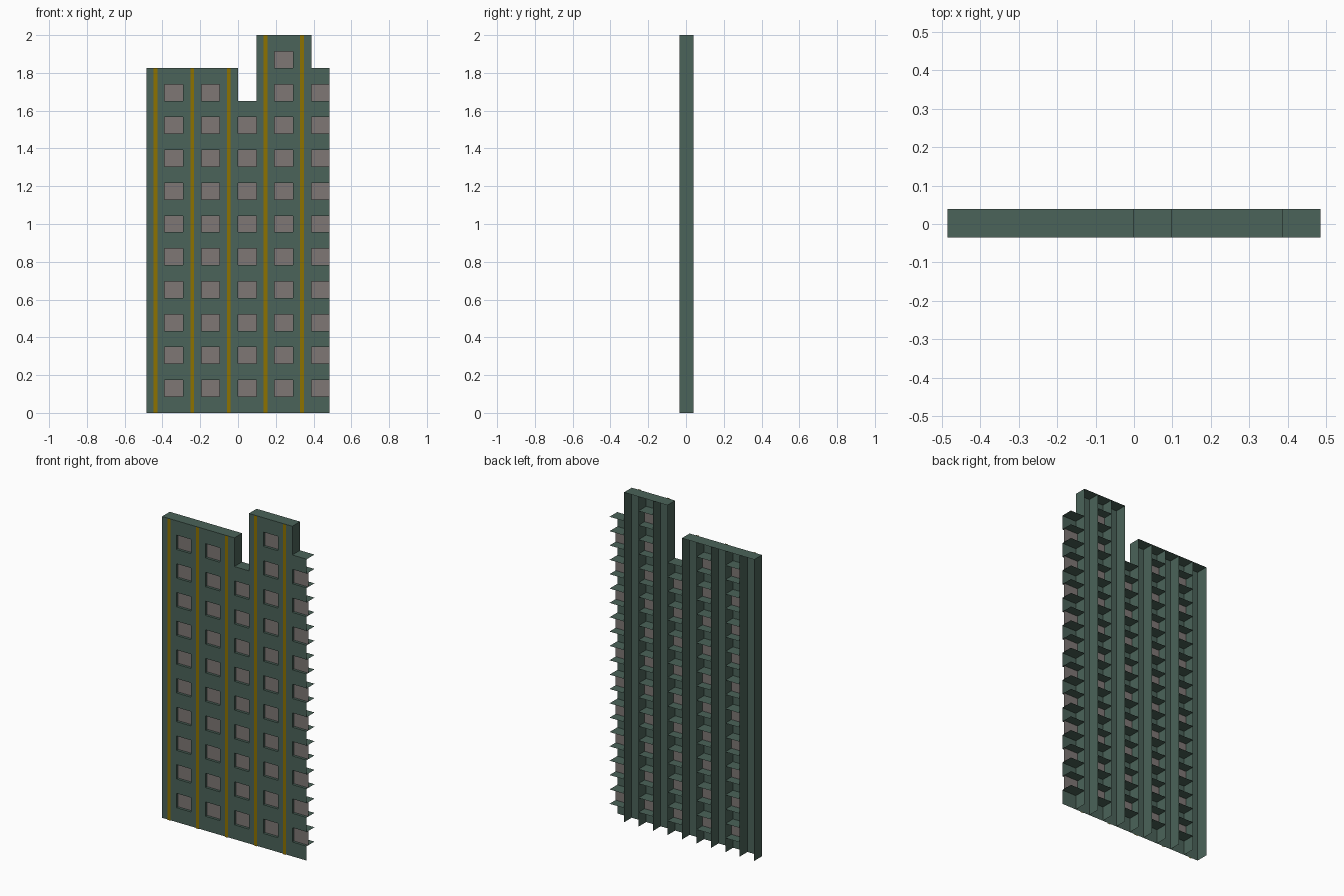
import bpy, bmesh

if "Cube" in bpy.data.objects:
    bpy.data.objects.remove(bpy.data.objects["Cube"])

U, V = 0.097, 2 / 23            # module width and height
FRONT, BACK = -0.0345, 0.0395   # facade sheet and rear edge
PANE, TRIM = -0.019, -0.0395    # recessed glazing and floating gold strip
TOPS = [21, 21, 21, 21, 21, 19, 23, 23, 23, 21]   # column heights in modules


def px(i):
    return (i - 5) * U


def make(name, quads, color):
    bm = bmesh.new()
    for q in quads:
        bm.faces.new([bm.verts.new(p) for p in q])
    bmesh.ops.remove_doubles(bm, verts=bm.verts, dist=1e-5)
    me = bpy.data.meshes.new(name)
    bm.to_mesh(me)
    bm.free()
    mat = bpy.data.materials.new(name + "_paint")
    mat.diffuse_color = (*color, 1)
    mat.use_nodes = True
    mat.node_tree.nodes["Principled BSDF"].inputs["Base Color"].default_value = mat.diffuse_color
    me.materials.append(mat)
    ob = bpy.data.objects.new(name, me)
    bpy.context.collection.objects.link(ob)


def upright(x0, x1, z0, z1, y):      # sheet facing the front
    return [(x0, y, z0), (x1, y, z0), (x1, y, z1), (x0, y, z1)]


def shelf(i, z):                     # horizontal sheet over one column
    return [(px(i), FRONT, z), (px(i + 1), FRONT, z),
            (px(i + 1), BACK, z), (px(i), BACK, z)]


def fin(x, z0, z1):                  # vertical sheet across the depth
    return [(x, FRONT, z0), (x, FRONT, z1), (x, BACK, z1), (x, BACK, z0)]


GREEN = (0.07, 0.125, 0.10)
wall, ledges, fins, panes, trims = [], [], [], [], []
for i, top in enumerate(TOPS):
    x0, x1 = px(i), px(i + 1)
    ledges.append(shelf(i, top * V))                 # roof cap
    left = TOPS[i - 1] if i else 0
    fins.append(fin(x0, 0, max(top, left) * V))      # right end stays open
    if i % 2 == 0:                                   # plain pier with gold strip
        wall.append(upright(x0, x1, 0, top * V, FRONT))
        c = (x0 + x1) / 2
        trims.append(upright(c - 0.01, c + 0.01, 0, top * V, TRIM))
    else:                                            # window column
        for k in range(top):
            if k % 2:
                panes.append(upright(x0, x1, k * V, (k + 1) * V, PANE))
            else:
                wall.append(upright(x0, x1, k * V, (k + 1) * V, FRONT))
            if k:
                ledges.append(shelf(i, k * V))

make("facade_wall", wall, GREEN)
make("window_ledges_and_roof", ledges, GREEN)
make("vertical_fins", fins, GREEN)
make("window_panes", panes, (0.21, 0.185, 0.178))
make("gold_strips", trims, (0.27, 0.17, 0.0))
